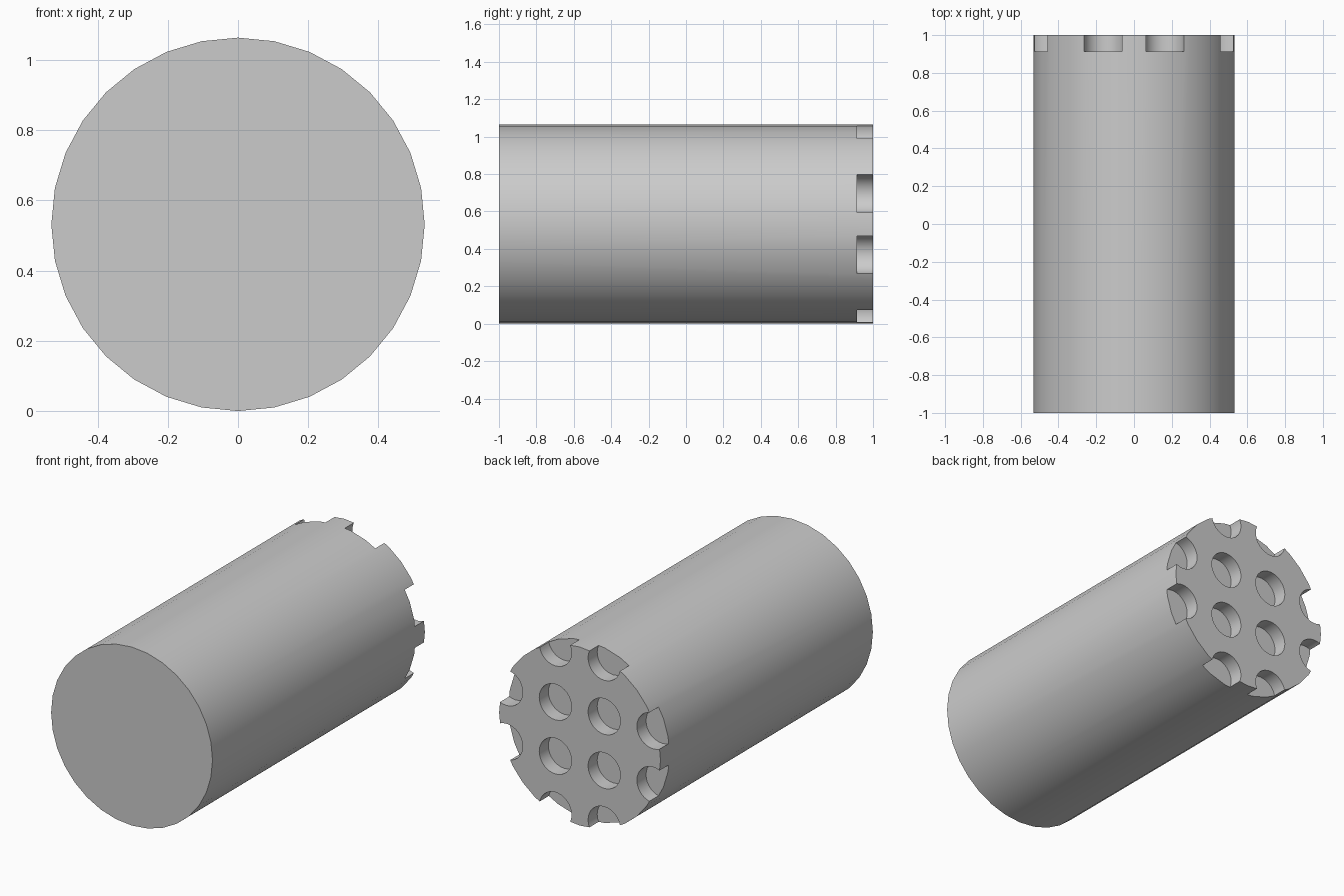
import bpy
import math

RADIUS = 0.532
LENGTH = 2.0
PITCH = 0.322
HOLE_RADIUS = 0.1065
HOLE_DEPTH = 0.086

if "Cube" in bpy.data.objects:
    bpy.data.objects.remove(bpy.data.objects["Cube"], do_unlink=True)

# Single plain grey
grey = bpy.data.materials.new("light_grey")
grey.use_nodes = True
colour = (0.6, 0.6, 0.6, 1.0)
grey.diffuse_color = colour
grey.node_tree.nodes["Principled BSDF"].inputs["Base Color"].default_value = colour


def rod(name, x, y, z, radius, length):
    """Cylinder lying along the y axis."""
    bpy.ops.mesh.primitive_cylinder_add(
        vertices=32, radius=radius, depth=length,
        location=(x, y, z), rotation=(math.pi / 2, 0, 0))
    obj = bpy.context.object
    obj.name = name
    obj.data.materials.append(grey)
    return obj


# Main barrel
body = rod("cylinder_body", 0, 0, RADIUS, RADIUS, LENGTH)

# Grid of shallow round holes in the back face, without the corners
steps = (-1.5, -0.5, 0.5, 1.5)
cutters = [
    rod("hole_cutter", i * PITCH, LENGTH / 2, RADIUS + j * PITCH,
        HOLE_RADIUS, HOLE_DEPTH * 2)
    for i in steps for j in steps if abs(i) + abs(j) < 3]

bpy.ops.object.select_all(action="DESELECT")
for c in cutters:
    c.select_set(True)
bpy.context.view_layer.objects.active = cutters[0]
bpy.ops.object.join()
cutter = bpy.context.object
cutter.hide_render = True

# Cut the holes and notches
bpy.ops.object.select_all(action="DESELECT")
body.select_set(True)
bpy.context.view_layer.objects.active = body
cut = body.modifiers.new("holes", "BOOLEAN")
cut.operation = "DIFFERENCE"
cut.solver = "EXACT"
cut.object = cutter
bpy.ops.object.modifier_apply(modifier=cut.name)
bpy.data.objects.remove(cutter, do_unlink=True)

# Smooth walls with crisp rims
bpy.ops.object.shade_smooth_by_angle(angle=math.radians(30))
